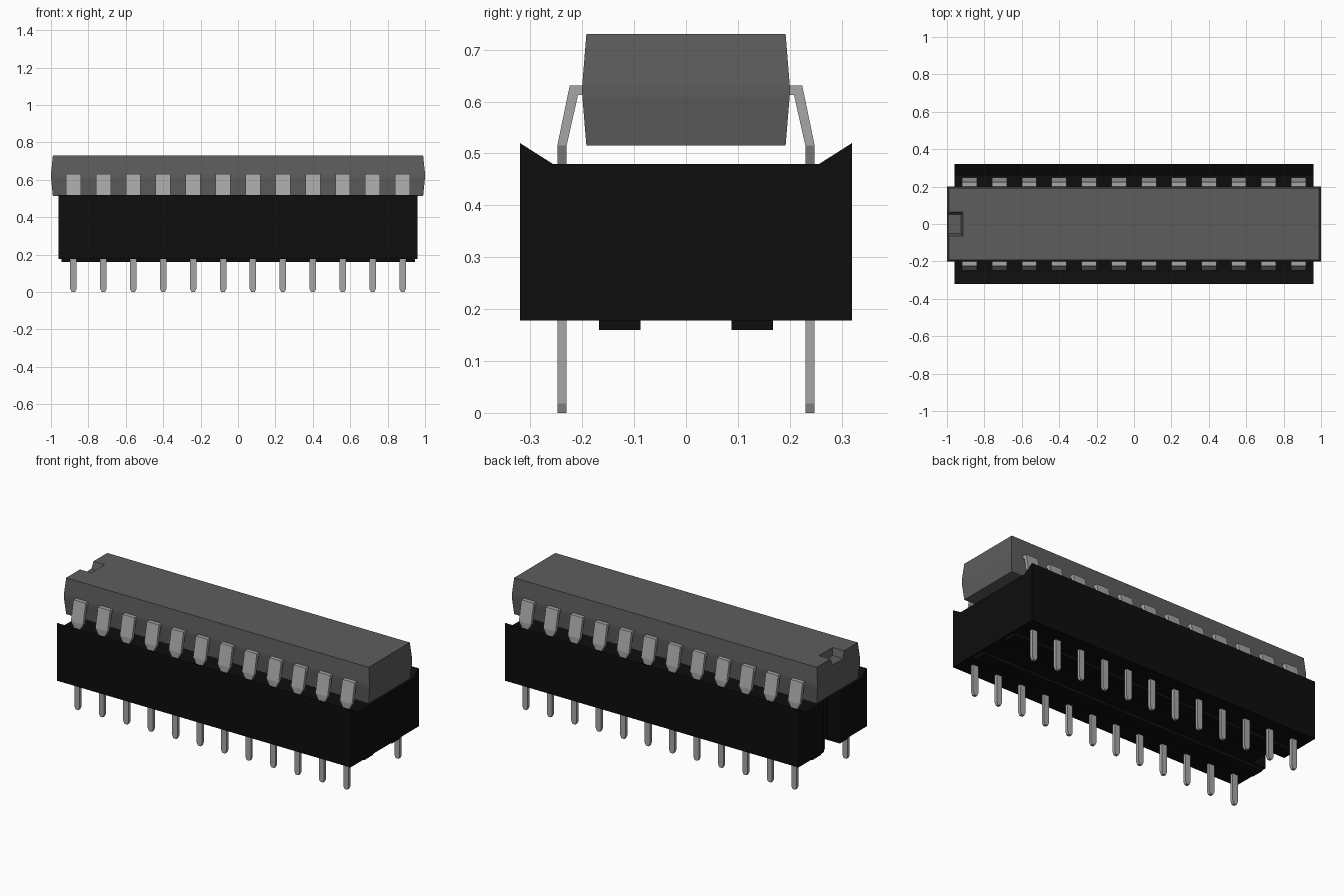
import bpy
import bmesh

cube = bpy.data.objects.get("Cube")
if cube:
    bpy.data.objects.remove(cube, do_unlink=True)


def material(name, value):
    m = bpy.data.materials.new(name)
    m.use_nodes = True
    color = (value, value, value, 1)
    m.diffuse_color = color
    bsdf = m.node_tree.nodes["Principled BSDF"]
    bsdf.inputs["Base Color"].default_value = color
    bsdf.inputs["Roughness"].default_value = 0.6
    return m


BLACK = material("socket black", 0.004)
GREY = material("package grey", 0.11)
METAL = material("lead metal", 0.38)


def loft(name, rings, mat):
    """Join matching rings of points and close both ends."""
    bm = bmesh.new()
    rows = [[bm.verts.new(p) for p in ring] for ring in rings]
    n = len(rows[0])
    for a, b in zip(rows, rows[1:]):
        for i in range(n):
            j = (i + 1) % n
            bm.faces.new((a[i], a[j], b[j], b[i]))
    bm.faces.new(rows[0])
    bm.faces.new(rows[-1])
    bmesh.ops.recalc_face_normals(bm, faces=bm.faces)
    mesh = bpy.data.meshes.new(name)
    bm.to_mesh(mesh)
    bm.free()
    mesh.materials.append(mat)
    ob = bpy.data.objects.new(name, mesh)
    bpy.context.collection.objects.link(ob)
    return ob


def rect(x0, x1, y0, y1, z):
    return [(x0, y0, z), (x1, y0, z), (x1, y1, z), (x0, y1, z)]


def cut(target, cutter):
    """Subtract the cutter and discard it."""
    cutter.hide_render = True
    mod = target.modifiers.new("cut", 'BOOLEAN')
    mod.operation = 'DIFFERENCE'
    mod.solver = 'EXACT'
    mod.object = cutter
    bpy.context.view_layer.objects.active = target
    bpy.ops.object.modifier_apply(modifier=mod.name)
    bpy.data.objects.remove(cutter, do_unlink=True)


# Chip package: widest at the middle, with an index notch at one end
package = loft("chip_package", [
    rect(-0.99, 0.99, -0.192, 0.192, 0.515),
    rect(-1.0, 1.0, -0.2, 0.2, 0.613),
    rect(-1.0, 1.0, -0.2, 0.2, 0.631),
    rect(-0.99, 0.99, -0.192, 0.192, 0.73),
], GREY)
cut(package, loft("index_notch_cutter", [
    rect(-1.1, -0.925, -0.05, 0.05, 0.69),
    rect(-1.1, -0.915, -0.064, 0.064, 0.732),
    rect(-1.1, -0.915, -0.064, 0.064, 0.8),
], GREY))

# Socket: long block with raised slanted rims and an end notch
profile = [(-0.32, 0.178), (0.32, 0.178), (0.32, 0.52), (0.257, 0.48),
           (-0.257, 0.48), (-0.32, 0.52)]
socket = loft("socket_body",
              [[(x, y, z) for y, z in profile] for x in (-0.96, 0.96)], BLACK)
cut(socket, loft("end_notch_cutter", [
    rect(-1.1, -0.87, -0.08, 0.08, 0.1),
    rect(-1.1, -0.87, -0.08, 0.08, 0.6),
], BLACK))

# Standoff rails and rows of bent leads on both sides
# Lead sections: outer y, outer z, inner y, inner z, half width
SECTIONS = [
    (0.19, 0.631, 0.19, 0.613, 0.04),
    (0.224, 0.631, 0.208, 0.613, 0.04),
    (0.248, 0.515, 0.23, 0.515, 0.04),
    (0.248, 0.475, 0.23, 0.475, 0.0175),
    (0.248, 0.018, 0.23, 0.018, 0.0175),
    (0.248, 0.0, 0.23, 0.0, 0.009),
]
for side, label in ((-1, "front"), (1, "back")):
    y0, y1 = sorted((side * 0.088, side * 0.168))
    loft(label + "_standoff_rail", [
        rect(-0.945, 0.945, y0, y1, 0.16),
        rect(-0.945, 0.945, y0, y1, 0.18),
    ], BLACK)
    for i in range(12):
        x = -0.88 + 0.16 * i
        rings = [[(x - w, side * yo, zo), (x + w, side * yo, zo),
                  (x + w, side * yi, zi), (x - w, side * yi, zi)]
                 for yo, zo, yi, zi, w in SECTIONS]
        loft(f"{label}_lead_{i + 1}", rings, METAL)
